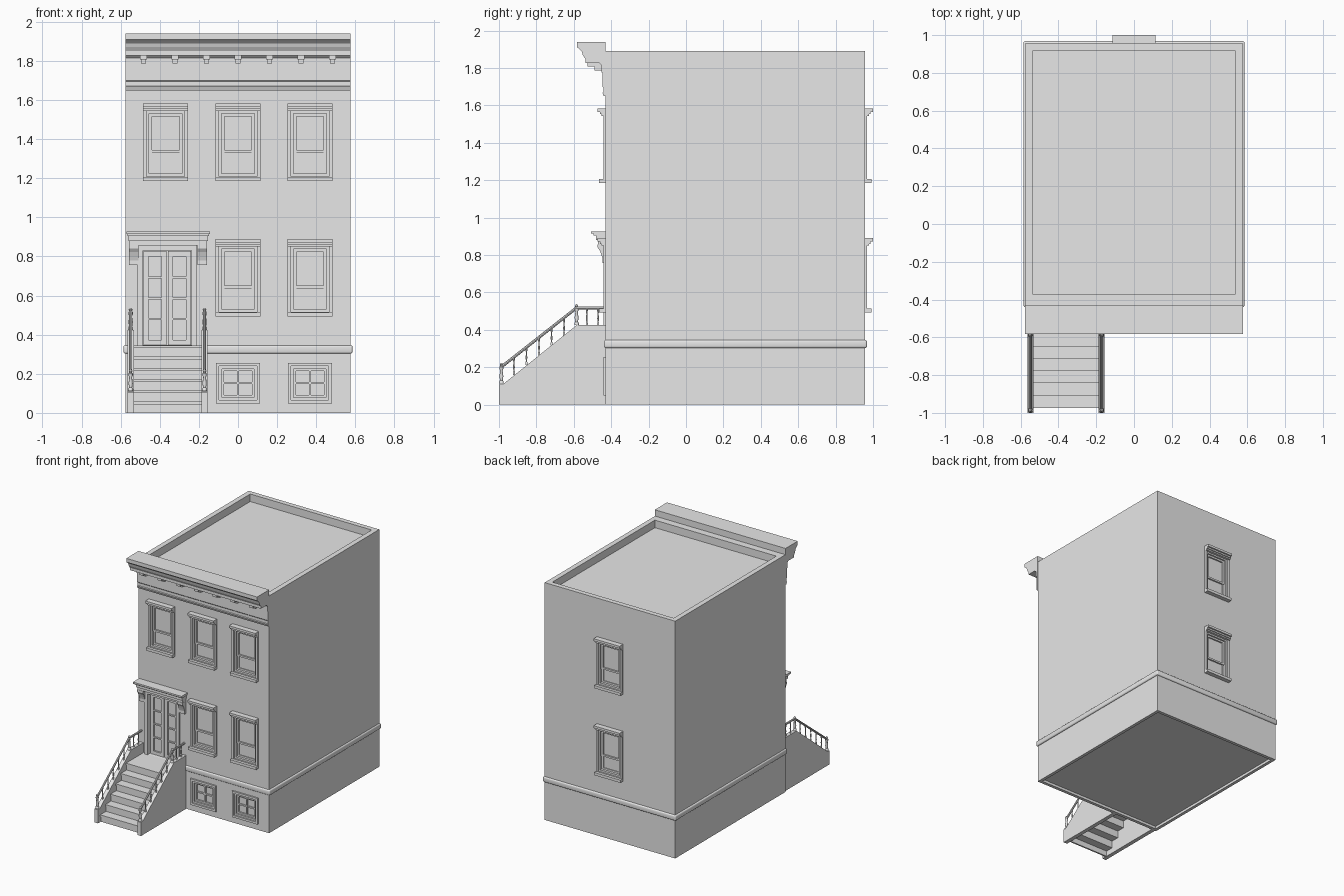
import bpy, bmesh, math
from mathutils import Vector

if "Cube" in bpy.data.objects:
    bpy.data.objects.remove(bpy.data.objects["Cube"])

stone = bpy.data.materials.new("plain_grey")
stone.use_nodes = True
stone.diffuse_color = (0.8, 0.8, 0.8, 1)
stone.node_tree.nodes["Principled BSDF"].inputs["Base Color"].default_value = (0.8, 0.8, 0.8, 1)

HALF, FRONT, BACK, TOP = 0.575, -0.43, 0.957, 1.89


def finish(name, bm, smooth=False):
    bmesh.ops.recalc_face_normals(bm, faces=bm.faces)
    me = bpy.data.meshes.new(name)
    bm.to_mesh(me)
    bm.free()
    me.materials.append(stone)
    ob = bpy.data.objects.new(name, me)
    bpy.context.collection.objects.link(ob)
    if smooth:
        bpy.ops.object.select_all(action='DESELECT')
        bpy.context.view_layer.objects.active = ob
        ob.select_set(True)
        bpy.ops.object.shade_smooth_by_angle(angle=math.radians(40))
    return ob


def box(bm, x0, x1, y0, y1, z0, z1):
    vs = bmesh.ops.create_cube(bm, size=1)["verts"]
    for v in vs:
        v.co = ((x0 + x1) / 2 + v.co.x * (x1 - x0),
                (y0 + y1) / 2 + v.co.y * (y1 - y0),
                (z0 + z1) / 2 + v.co.z * (z1 - z0))


def prism(bm, profile, x0, x1):
    """Extrude a closed (y, z) profile along x."""
    face = bm.faces.new([bm.verts.new((x0, y, z)) for y, z in profile])
    ext = bmesh.ops.extrude_face_region(bm, geom=[face])["geom"]
    for v in ext:
        if isinstance(v, bmesh.types.BMVert):
            v.co.x = x1


def out(d, back):
    """Depth outward from the wall, as a y position."""
    return BACK + d if back else FRONT - d


def plate(bm, x0, x1, z0, z1, d0, d1, back=False):
    a, b = sorted((out(d0, back), out(d1, back)))
    box(bm, x0, x1, a, b, z0, z1)


def ring(bm, x0, x1, z0, z1, w, d0, d1, back=False):
    """Rectangular frame of width w, lying on a wall."""
    loops = []
    for inset, d in ((0, d0), (0, d1), (w, d1), (w, d0)):
        xa, xb, za, zb = x0 + inset, x1 - inset, z0 + inset, z1 - inset
        loops.append([bm.verts.new((x, out(d, back), z))
                      for x, z in ((xa, za), (xb, za), (xb, zb), (xa, zb))])
    for k in range(4):
        a, b = loops[k], loops[(k + 1) % 4]
        for i in range(4):
            j = (i + 1) % 4
            bm.faces.new((a[i], a[j], b[j], b[i]))


def rod(bm, a, b, r, sides=8):
    a, b = Vector(a), Vector(b)
    vs = bmesh.ops.create_cone(bm, cap_ends=True, segments=sides, radius1=r,
                               radius2=r, depth=(b - a).length)["verts"]
    turn = (b - a).to_track_quat('Z', 'Y')
    for v in vs:
        v.co = turn @ v.co + (a + b) / 2


def lathe(bm, x, y, z, profile, sides=10):
    """Turned post from (radius, height) pairs."""
    rows = [[bm.verts.new((x + r * math.cos(t * math.tau / sides),
                           y + r * math.sin(t * math.tau / sides), z + h))
             for t in range(sides)] for r, h in profile]
    for a, b in zip(rows, rows[1:]):
        for i in range(sides):
            j = (i + 1) % sides
            bm.faces.new((a[i], a[j], b[j], b[i]))
    bm.faces.new(rows[0])
    bm.faces.new(rows[-1])


# Openings: (centre x, bottom z, on the back wall)
UPPER, MAIN = 1.185, 0.492
windows = [(-0.37, UPPER, False), (0, UPPER, False), (0.368, UPPER, False),
           (0, MAIN, False), (0.368, MAIN, False), (0, UPPER, True), (0, MAIN, True)]
basement = [0, 0.368]
DOOR = -0.362

# Main block with sunken roof, hollow underside and wall openings
bm = bmesh.new()
box(bm, -HALF, HALF, FRONT, BACK, 0, TOP)
body = finish("main_block", bm)
bm = bmesh.new()
box(bm, -0.535, 0.535, -0.373, 0.918, TOP - 0.06, TOP + 0.1)
box(bm, -HALF + 0.025, HALF - 0.025, FRONT + 0.025, BACK - 0.025, -0.1, 0.02)
for x, z, back in windows:
    plate(bm, x - 0.098, x + 0.098, z + 0.025, z + 0.36, -0.03, 0.05, back)
for x in basement:
    plate(bm, x - 0.096, x + 0.096, 0.066, 0.238, -0.03, 0.05)
plate(bm, DOOR - 0.125, DOOR + 0.125, 0.345, 0.83, -0.04, 0.05)
cutter = finish("opening_cutter", bm)
cutter.hide_render = True
mod = body.modifiers.new("openings", 'BOOLEAN')
mod.object = cutter
mod.solver = 'EXACT'
bpy.context.view_layer.objects.active = body
bpy.ops.object.modifier_apply(modifier=mod.name)
bpy.data.objects.remove(cutter)

# Belt course round the base
bm = bmesh.new()
box(bm, -HALF - 0.011, HALF + 0.011, FRONT - 0.009, BACK + 0.011, 0.303, 0.346)
bmesh.ops.bevel(bm, geom=bm.edges[:], offset=0.01, segments=3, affect='EDGES', profile=0.5)
finish("belt_course", bm, True)

# Sash windows with hood and sill
for n, (x, z, back) in enumerate(windows):
    bm = bmesh.new()
    ring(bm, x - 0.115, x + 0.115, z + 0.007, z + 0.378, 0.018, -0.002, 0.012, back)
    plate(bm, x - 0.115, x + 0.115, z, z + 0.022, 0, 0.034, back)
    for z0, z1, d in ((0.358, 0.368, 0.022), (0.368, 0.38, 0.03), (0.38, 0.398, 0.043)):
        plate(bm, x - 0.115, x + 0.115, z + z0, z + z1, 0, d, back)
    ring(bm, x - 0.098, x + 0.098, z + 0.025, z + 0.36, 0.014, -0.03, 0.003, back)
    ring(bm, x - 0.084, x + 0.084, z + 0.145, z + 0.346, 0.014, -0.03, -0.01, back)
    ring(bm, x - 0.084, x + 0.084, z + 0.039, z + 0.16, 0.014, -0.03, -0.016, back)
    plate(bm, x - 0.084, x + 0.084, z + 0.039, z + 0.346, -0.03, -0.022, back)
    finish(f"{'back' if back else 'front'}_window_{n}", bm)

# Basement windows with crossed bars
for n, x in enumerate(basement):
    bm = bmesh.new()
    ring(bm, x - 0.113, x + 0.113, 0.048, 0.256, 0.017, -0.002, 0.012)
    ring(bm, x - 0.096, x + 0.096, 0.066, 0.238, 0.013, -0.03, 0.003)
    ring(bm, x - 0.083, x + 0.083, 0.079, 0.225, 0.012, -0.03, -0.01)
    plate(bm, x - 0.006, x + 0.006, 0.085, 0.22, -0.03, -0.012)
    plate(bm, x - 0.075, x + 0.075, 0.147, 0.158, -0.03, -0.013)
    plate(bm, x - 0.083, x + 0.083, 0.079, 0.225, -0.03, -0.022)
    finish(f"basement_window_{n}", bm)

# Double door with glazing bars
bm = bmesh.new()
ring(bm, DOOR - 0.151, DOOR + 0.151, 0.315, 0.857, 0.027, -0.003, 0.012)
plate(bm, DOOR - 0.125, DOOR + 0.125, 0.345, 0.83, -0.04, -0.032)
for s in (-1, 1):
    xa, xb = sorted((DOOR + s * 0.003, DOOR + s * 0.122))
    ring(bm, xa, xb, 0.345, 0.827, 0.027, -0.04, -0.018)
    for k in range(1, 4):
        z = 0.372 + k * 0.107
        plate(bm, xa + 0.025, xb - 0.025, z - 0.005, z + 0.005, -0.04, -0.022)
finish("front_door", bm)

# Door hood and its brackets
bm = bmesh.new()
for z0, z1, d, w in ((0.857, 0.88, 0.04, 0.198), (0.88, 0.905, 0.052, 0.203),
                     (0.905, 0.914, 0.065, 0.209), (0.914, 0.927, 0.077, 0.214)):
    plate(bm, DOOR + 0.005 - w, DOOR + 0.005 + w, z0, z1, 0, d)
for x in (-0.533, -0.183):
    prof = ((0, 0.857), (0.042, 0.857), (0.042, 0.84), (0.03, 0.822), (0.022, 0.8),
            (0.016, 0.78), (0.016, 0.757), (0, 0.757))
    prism(bm, [(FRONT - d, z) for d, z in prof], x - 0.025, x + 0.025)
finish("door_hood", bm)

# Roof cornice with a row of small blocks
bm = bmesh.new()
prof = ((0, 1.94), (0.153, 1.94), (0.153, 1.91), (0.145, 1.905), (0.128, 1.89),
        (0.122, 1.87), (0.11, 1.85), (0.106, 1.85), (0.106, 1.828), (0.035, 1.828),
        (0.022, 1.815), (0.022, 1.775), (0.016, 1.775), (0.016, 1.7), (0.012, 1.695),
        (0.012, 1.672), (0.017, 1.668), (0.01, 1.65), (0, 1.65))
prism(bm, [(FRONT - d, z) for d, z in prof], -HALF - 0.001, HALF + 0.001)
finish("cornice", bm)
bm = bmesh.new()
for k in range(-3, 4):
    plate(bm, k * 0.161 - 0.017, k * 0.161 + 0.017, 1.808, 1.829, 0.01, 0.097)
    plate(bm, k * 0.161 - 0.013, k * 0.161 + 0.013, 1.787, 1.808, 0.01, 0.06)
finish("cornice_blocks", bm)

# Open-backed flight of steps
STEPS, RISE, RUN, FOOT = 6, 0.0575, 0.065, -0.965
upper, under = [(FOOT, 0)], [(FOOT + 0.012, 0)]
for i in range(STEPS):
    y, z = FOOT + i * RUN, (i + 1) * RISE
    end = FRONT if i == STEPS - 1 else y + RUN
    upper += [(y, z - 0.014), (y - 0.008, z - 0.014), (y - 0.008, z), (end, z)]
    under += [(y + 0.012, z - 0.014), (end + (0 if end == FRONT else 0.012), z - 0.014)]
bm = bmesh.new()
prism(bm, upper + under[::-1], -0.535, -0.185)
finish("front_steps", bm)

# Side walls, posts and railings of the steps
newel = [(0.013, 0), (0.013, 0.012), (0.008, 0.018), (0.011, 0.04), (0.007, 0.07),
         (0.011, 0.08), (0.011, 0.09), (0.006, 0.095), (0.01, 0.103), (0.003, 0.112)]
spindle = [(0.006, -0.005), (0.006, 0.01), (0.003, 0.015), (0.005, 0.035),
           (0.003, 0.06), (0.005, 0.075), (0.005, 0.092)]
LOW, HIGH = (-0.987, 0.112), (-0.585, 0.425)
for side, x in (("right", -0.549), ("left", -0.171)):
    bm = bmesh.new()
    prism(bm, [(-1, 0), (-1, 0.108), (-0.98, 0.108), HIGH, (FRONT, 0.425), (FRONT, 0)],
          x - 0.016, x + 0.016)
    finish(f"{side}_step_wall", bm)
    bm = bmesh.new()
    for y, z in (LOW, HIGH):
        lathe(bm, x, y, z, newel)
    for k in range(1, 6):
        t = k / 6
        lathe(bm, x, LOW[0] + t * (HIGH[0] - LOW[0]), LOW[1] + t * (HIGH[1] - LOW[1]), spindle)
    for y in (-0.53, -0.47):
        lathe(bm, x, y, 0.425, spindle)
    rod(bm, (x, LOW[0], LOW[1] + 0.09), (x, HIGH[0], HIGH[1] + 0.093), 0.008)
    rod(bm, (x, HIGH[0], HIGH[1] + 0.093), (x, FRONT, HIGH[1] + 0.093), 0.008)
    finish(f"{side}_railing", bm, True)
